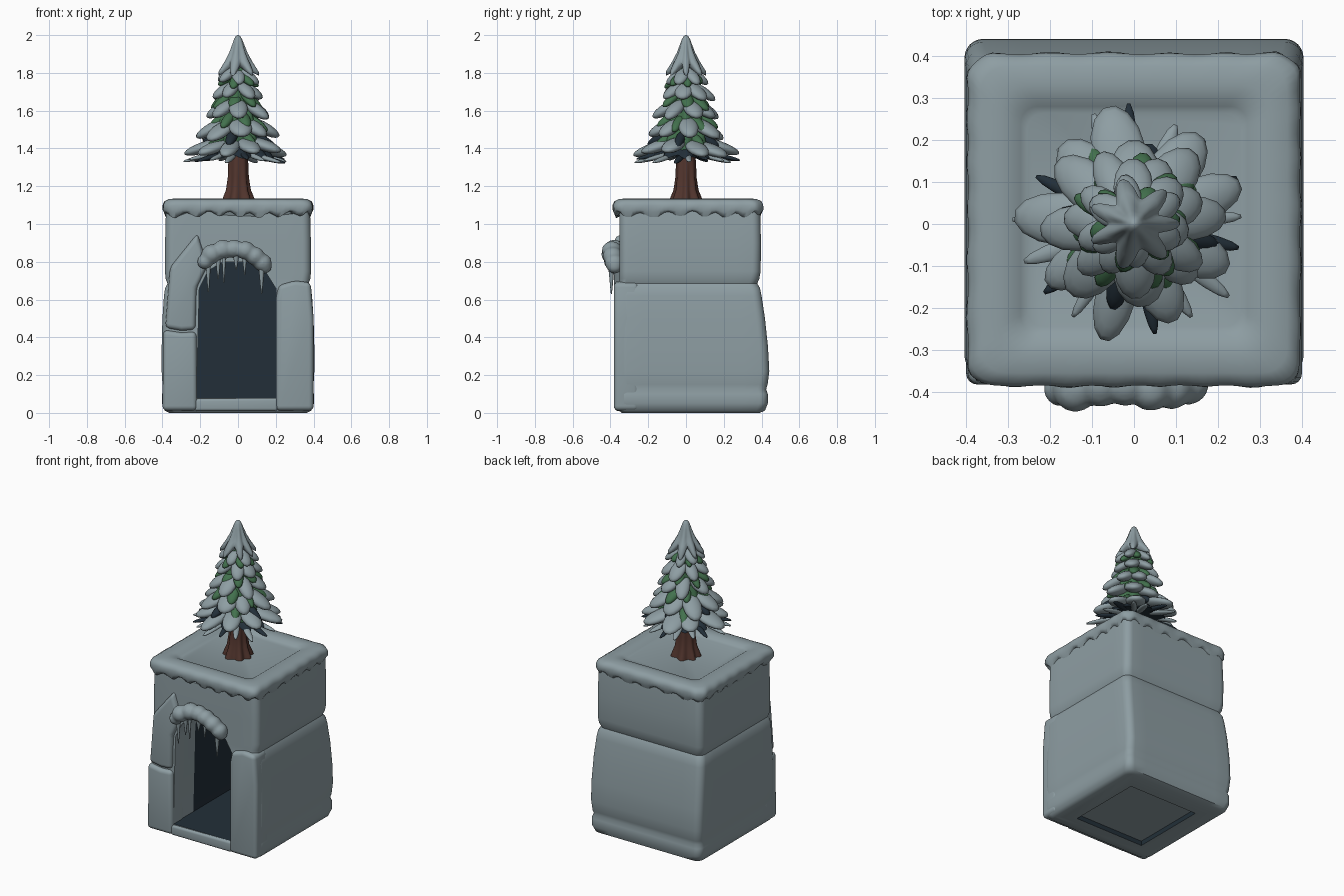
import bpy, bmesh, math, random
from mathutils import Matrix, Vector

if "Cube" in bpy.data.objects:
    bpy.data.objects.remove(bpy.data.objects["Cube"])

random.seed(4)


def material(name, rgb):
    m = bpy.data.materials.new(name)
    m.diffuse_color = (*rgb, 1)
    m.use_nodes = True
    m.node_tree.nodes["Principled BSDF"].inputs["Base Color"].default_value = m.diffuse_color
    return m


SNOW = material("snow_grey", (0.27, 0.34, 0.365))
DARK = material("deep_navy", (0.016, 0.028, 0.04))
GREEN = material("pine_green", (0.055, 0.165, 0.075))
BARK = material("bark_brown", (0.085, 0.036, 0.027))


def make(name, bm, *mats):
    bmesh.ops.recalc_face_normals(bm, faces=bm.faces)
    me = bpy.data.meshes.new(name)
    bm.to_mesh(me)
    bm.free()
    for m in mats:
        me.materials.append(m)
    ob = bpy.data.objects.new(name, me)
    bpy.context.collection.objects.link(ob)
    return ob


def activate(ob):
    bpy.ops.object.select_all(action='DESELECT')
    ob.select_set(True)
    bpy.context.view_layer.objects.active = ob


def smooth(ob, angle=50):
    activate(ob)
    bpy.ops.object.shade_smooth_by_angle(angle=math.radians(angle))
    return ob


def apply(ob, kind, **props):
    activate(ob)
    mod = ob.modifiers.new("mod", kind)
    for k, v in props.items():
        setattr(mod, k, v)
    bpy.ops.object.modifier_apply(modifier=mod.name)


def loft(bm, rings):
    loops = [[bm.verts.new(p) for p in r] for r in rings]
    n = len(loops[0])
    for a, b in zip(loops, loops[1:]):
        for i in range(n):
            bm.faces.new((a[i], a[(i + 1) % n], b[(i + 1) % n], b[i]))
    bm.faces.new(loops[0][::-1])
    bm.faces.new(loops[-1])


def square_ring(x0, x1, y0, y1, r, z, side=8, wave=0.0, lift=0.0):
    """Rounded rectangle, optionally scalloped outward and in height."""
    pts = []
    corners = [(x1 - r, y1 - r, 0), (x0 + r, y1 - r, 90), (x0 + r, y0 + r, 180), (x1 - r, y0 + r, 270)]
    for k, (cx, cy, a0) in enumerate(corners):
        arc = []
        for i in range(7):
            a = math.radians(a0 + 15 * i)
            arc.append(Vector((cx + r * math.cos(a), cy + r * math.sin(a), z)))
        nx, ny, na = corners[(k + 1) % 4]
        end = Vector((nx + r * math.cos(math.radians(na)), ny + r * math.sin(math.radians(na)), z))
        pts += arc + [arc[-1].lerp(end, j / side) for j in range(1, side)]
    n = len(pts)
    for i, p in enumerate(pts):
        t = 2 * math.pi * i / n
        w = math.sin(26 * t + 1.5 * math.sin(3 * t)) + 0.4 * math.sin(7 * t)
        p.x *= 1 + wave * w
        p.y *= 1 + wave * w
        p.z += lift * w
    return pts


def prism(name, outline, ys, mats, bevel=0.0):
    bm = bmesh.new()
    loft(bm, [[(x, y, z) for x, z in outline] for y in ys])
    ob = make(name, bm, *mats)
    if bevel:
        apply(ob, 'BEVEL', width=bevel, segments=4, limit_method='ANGLE', angle_limit=0.4)
        smooth(ob)
    return ob


# rock body: rows of z, half width, front y, back y
rows = [(0, .365, -.34, .39), (.012, .388, -.355, .418), (.05, .402, -.36, .433), (.1, .402, -.36, .433),
        (.125, .395, -.357, .424), (.15, .4, -.357, .432), (.22, .404, -.358, .441), (.35, .404, -.358, .434),
        (.5, .4, -.357, .418), (.62, .392, -.356, .4), (.66, .386, -.354, .392), (.685, .373, -.352, .377),
        (.71, .383, -.352, .388), (.75, .387, -.352, .395), (.9, .386, -.352, .397), (1.05, .382, -.352, .393),
        (1.1, .375, -.35, .388)]
bm = bmesh.new()
loft(bm, [square_ring(-w, w, a, b, .045, z) for z, w, a, b in rows])
body = make("rock_body", bm, SNOW, DARK)

# cave and underside hollow cut out of the body
arch = [(-.22, .08), (.2, .08), (.2, .66), (.15, .74), (.05, .8), (-.08, .8), (-.16, .75), (-.205, .66)]
cave = prism("cave_cutter", arch, (-.6, -.15, .3), (SNOW, DARK))
for f in cave.data.polygons:
    f.material_index = int(f.center.y > -.15 or f.center.z < .1)
under = prism("underside_cutter", [(-.25, -.1), (.25, -.1), (.25, .03), (-.25, .03)], (-.23, .27), (SNOW, DARK))
for f in under.data.polygons:
    f.material_index = int(abs(f.normal.z) < .5)
for cutter in (cave, under):
    cutter.hide_render = True
    apply(body, 'BOOLEAN', object=cutter, operation='DIFFERENCE', solver='EXACT')
    bpy.data.objects.remove(cutter)
smooth(body, 45)

# rocks framing the doorway
prism("left_lower_rock", [(-.4, .012), (-.215, .012), (-.22, .43), (-.3, .425), (-.395, .44)],
      (-.382, -.25), (SNOW,), .025)
prism("left_upper_rock", [(-.385, .45), (-.3, .435), (-.225, .44), (-.22, .66), (-.16, .78), (-.215, .95), (-.36, .77)],
      (-.38, -.25), (SNOW,), .025)
prism("right_rock", [(.2, .012), (.4, .012), (.4, .5), (.385, .69), (.3, .7), (.215, .675), (.2, .6)],
      (-.382, -.25), (SNOW,), .025)
prism("doorstep", [(-.23, .01), (.21, .01), (.21, .08), (-.23, .075)], (-.375, -.25), (SNOW,), .015)

# snow cap with scalloped hem and a shallow tray on top
cap = [(.365, .05, 1.055, 0, .012), (.385, .055, 1.05, .008, .014), (.396, .06, 1.07, .009, .006),
       (.396, .06, 1.1, .004, .002), (.388, .06, 1.12, .003, 0), (.365, .06, 1.132, 0, 0),
       (.32, .06, 1.136, 0, 0), (.285, .05, 1.13, 0, 0), (.27, .04, 1.12, 0, 0), (.255, .04, 1.114, 0, 0)]
bm = bmesh.new()
loft(bm, [square_ring(-h, h, -h + .01, h + .01, r, z, 32, w, l) for h, r, z, w, l in cap])
smooth(make("snow_cap", bm, SNOW), 70)


def blob(bm, pos, scale, rot=None, seg=14):
    m = Matrix.Translation(pos) @ (rot or Matrix()) @ Matrix.Diagonal((*scale, 1))
    return bmesh.ops.create_uvsphere(bm, u_segments=seg, v_segments=9, radius=1, matrix=m)['verts']


# snow brow over the door, blobs melted together
bm = bmesh.new()
for x, z, s in [(-.175, .8, .042), (-.14, .84, .055), (-.08, .865, .055), (-.02, .868, .052), (.04, .86, .052),
                (.09, .83, .052), (.13, .795, .05), (.14, .775, .04)]:
    blob(bm, (x, -.385 - .008 * math.sin(x * 30), z), (s, s * 1.05, s * .95))
brow = make("snow_brow", bm, SNOW)
apply(brow, 'REMESH', mode='VOXEL', voxel_size=.01)
apply(brow, 'SMOOTH', iterations=4)
smooth(brow, 80)

# icicles hanging from the brow
bm = bmesh.new()
for x, top, tip, r in [(-.157, .82, .64, .016), (-.105, .85, .71, .018), (-.075, .84, .69, .012),
                       (-.01, .85, .76, .02), (.035, .84, .73, .014), (.125, .79, .63, .018)]:
    bmesh.ops.create_cone(bm, cap_ends=True, segments=12, radius1=.003, radius2=r, depth=top - tip,
                          matrix=Matrix.Translation((x, -.395, (top + tip) / 2)))
smooth(make("icicles", bm, SNOW))


def fluted(bm, prof, lobes, n=70, phase=0.0):
    """Round loft; prof rows are z, radius, flute amount, sag of the lobes."""
    rings = []
    for z, r, amp, sag in prof:
        ring = []
        for i in range(n):
            a = 2 * math.pi * i / n
            c = math.cos(lobes * a + phase + .6 * math.sin(2 * a))
            ring.append((r * (1 + amp * c) * math.cos(a), r * (1 + amp * c) * math.sin(a), z - sag * c))
        rings.append(ring)
    loft(bm, rings)


# trunk with flared roots
bm = bmesh.new()
fluted(bm, [(1.105, .085, .14, 0), (1.14, .076, .12, 0), (1.18, .062, .1, 0), (1.25, .054, .06, 0),
            (1.32, .052, .05, 0), (1.42, .045, 0, 0)], 7)
smooth(make("trunk", bm, BARK))

# dark and green core inside the branches
bm = bmesh.new()
fluted(bm, [(1.355, .17, .15, .01), (1.385, .15, .1, 0), (1.41, .1, 0, 0)], 9)
smooth(make("branch_underside", bm, DARK))
bm = bmesh.new()
fluted(bm, [(1.39, .13, .1, 0), (1.55, .1, .1, 0), (1.7, .07, .1, 0), (1.86, .03, 0, 0)], 7)
smooth(make("foliage_core", bm, GREEN))


def tier(name, z, r_in, r_out, droop, count, width, thick, mats, phase, jitter=.03):
    """Ring of drooping petal-shaped branches, each in one of the given colours."""
    bm = bmesh.new()
    for i in range(count):
        a = phase + 2 * math.pi * (i + random.uniform(-.15, .15)) / count
        ro = r_out + random.uniform(-jitter, jitter * .5)
        half, mid = (ro - r_in) / 2 / math.cos(droop), (ro + r_in) / 2
        rot = Matrix.Rotation(a, 4, 'Z') @ Matrix.Rotation(droop, 4, 'Y')
        vs = blob(bm, (mid * math.cos(a), mid * math.sin(a), z + random.uniform(-.012, .012)),
                  (half, width * random.uniform(.85, 1.15), thick), rot)
        slot = i % len(mats)
        for f in {f for v in vs for f in v.link_faces}:
            f.material_index = slot
    return smooth(make(name, bm, *mats), 80)


# lowest needles, then snowy tiers with green showing beneath
tier("low_needles", 1.355, .06, .285, .22, 17, .02, .013, (SNOW, DARK, SNOW), .1)
tier("snow_tier_1", 1.405, .06, .275, .32, 9, .058, .03, (SNOW,), .3)
tier("green_tier_1", 1.455, .05, .2, .5, 8, .03, .025, (GREEN, DARK), .6)
tier("snow_tier_2", 1.5, .04, .225, .5, 8, .055, .032, (SNOW,), .0)
tier("green_tier_2", 1.545, .04, .175, .6, 7, .032, .025, (GREEN,), .5)
tier("snow_tier_3", 1.6, .03, .18, .55, 7, .05, .03, (SNOW,), .35)
tier("green_tier_3", 1.655, .03, .145, .65, 7, .03, .022, (GREEN,), .0)
tier("snow_tier_4", 1.705, .02, .148, .6, 7, .043, .027, (SNOW,), .7, .02)
tier("green_tier_4", 1.765, .02, .11, .65, 6, .026, .02, (GREEN,), .2, .015)
tier("snow_tier_5", 1.785, .01, .118, .65, 6, .034, .024, (SNOW,), .6, .015)

# snowy pointed crown with drooping lobes
bm = bmesh.new()
fluted(bm, [(1.82, .05, .2, .01), (1.815, .085, .3, .03), (1.835, .086, .28, .03), (1.87, .064, .2, .012),
            (1.91, .045, .12, .004), (1.95, .031, .06, 0), (1.98, .021, 0, 0), (1.994, .012, 0, 0),
            (2.0, .003, 0, 0)], 7)
smooth(make("snow_crown", bm, SNOW), 80)
